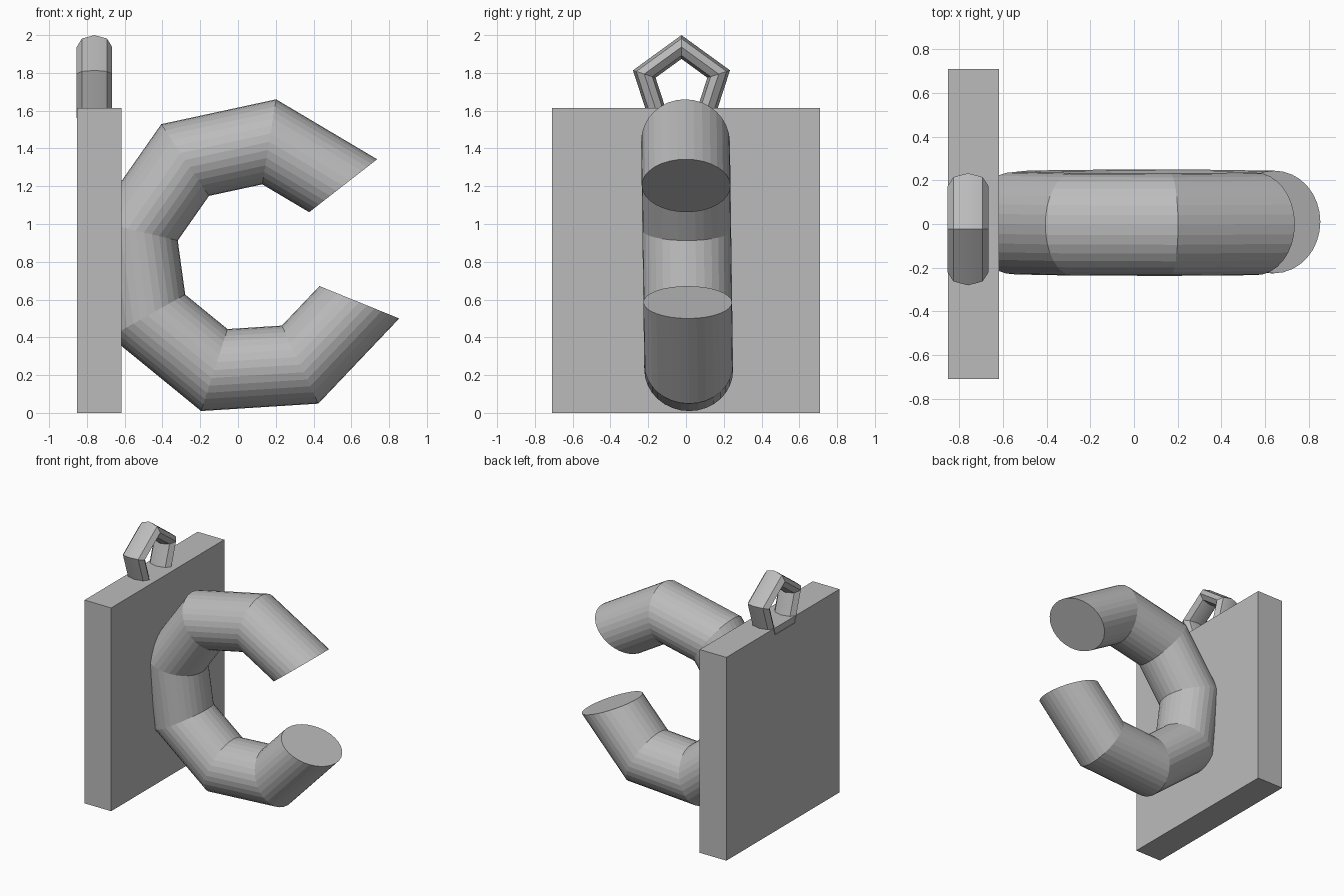
import bpy, bmesh
from math import sin, cos, pi, radians

cube = bpy.data.objects.get("Cube")
if cube:
    bpy.data.objects.remove(cube, do_unlink=True)

grey = bpy.data.materials.new("plain grey")
grey.use_nodes = True
grey.diffuse_color = (0.5, 0.5, 0.5, 1)
grey.node_tree.nodes["Principled BSDF"].inputs["Base Color"].default_value = (0.5, 0.5, 0.5, 1)


def finish(name, bm):
    bmesh.ops.recalc_face_normals(bm, faces=bm.faces)
    mesh = bpy.data.meshes.new(name)
    bm.to_mesh(mesh)
    bm.free()
    mesh.materials.append(grey)
    obj = bpy.data.objects.new(name, mesh)
    bpy.context.collection.objects.link(obj)
    return obj


def sweep(name, place, angles, sides, closed):
    """Join cross-sections; place(a, t) gives the point at sweep angle a, section angle t."""
    bm = bmesh.new()
    rings = [[bm.verts.new(place(a, 2 * pi * k / sides)) for k in range(sides)]
             for a in angles]
    pairs = list(zip(rings, rings[1:]))
    if closed:
        pairs.append((rings[-1], rings[0]))
    else:
        bm.faces.new(rings[0])
        bm.faces.new(rings[-1])
    for r, s in pairs:
        for k in range(sides):
            j = (k + 1) % sides
            bm.faces.new((r[k], r[j], s[j], s[k]))
    return finish(name, bm)


# Backing plate
bm = bmesh.new()
bmesh.ops.create_cube(bm, size=1)
for v in bm.verts:
    v.co = (-0.735 + v.co.x * 0.234, v.co.y * 1.42, 0.8075 + v.co.z * 1.615)
finish("backing_plate", bm)


# Open ring: a round tube swept 300 degrees in seven straight segments
def hook_point(a, t):
    r = 0.623 + 0.228 * cos(t)
    z = 0.82 + r * sin(a)
    return 0.065 + r * cos(a), 0.006 - 0.0137 * (z - 0.82) + 0.235 * sin(t), z


sweep("open_ring", hook_point, [radians(37.9 + 300 * i / 7) for i in range(8)], 32, False)


# Five-sided hanging loop, sunk into the top of the plate
def loop_point(a, t):
    r = 0.207 + 0.063 * cos(t)
    return -0.76 + 0.094 * sin(t), -0.024 + r * cos(a), 1.73 + r * sin(a)


loop = sweep("hanging_loop", loop_point, [pi / 2 + 2 * pi * i / 5 for i in range(5)], 8, True)
bpy.ops.object.select_all(action='DESELECT')
loop.select_set(True)
bpy.context.view_layer.objects.active = loop
bpy.ops.object.shade_smooth_by_angle(angle=radians(36))
